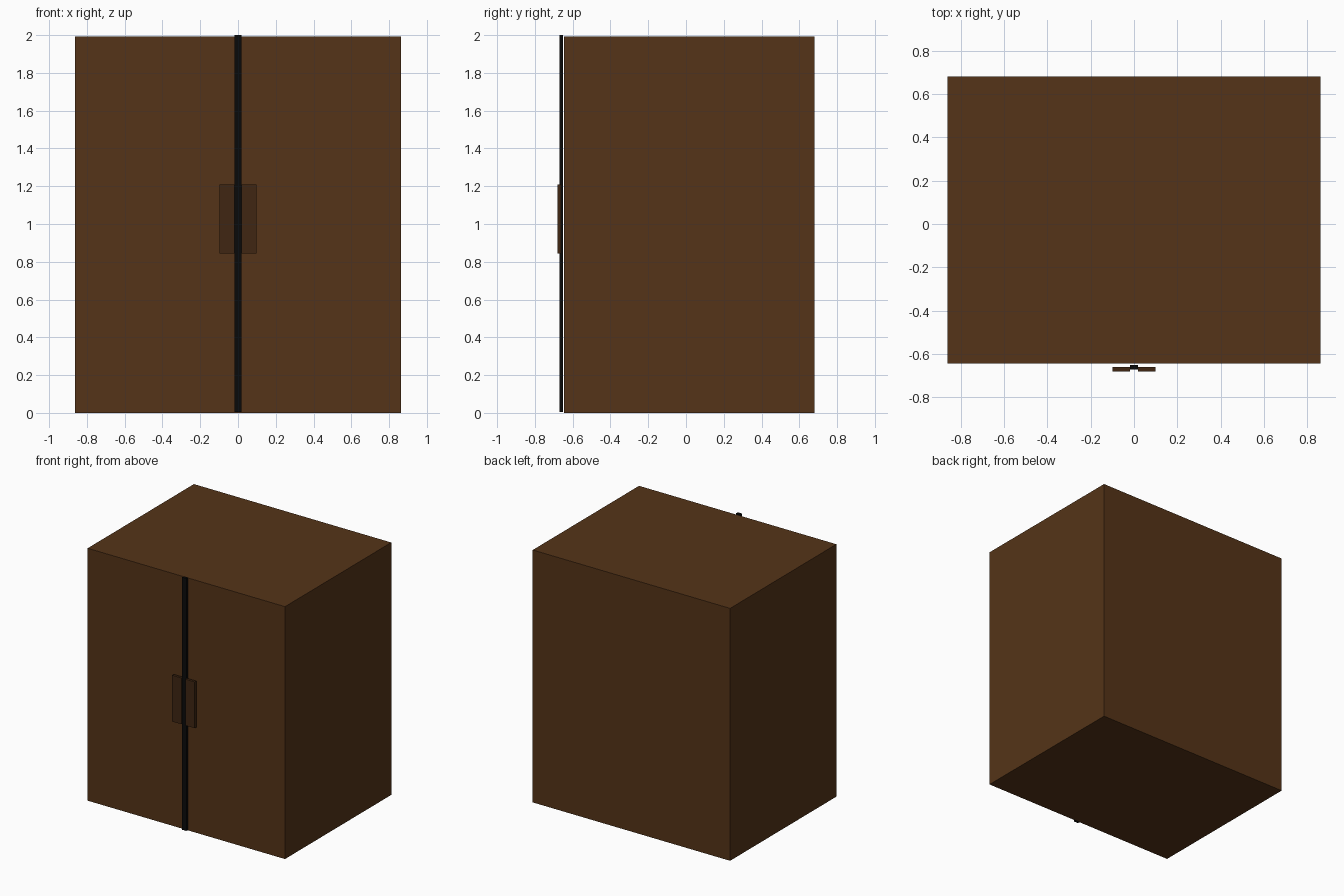
import bpy

if "Cube" in bpy.data.objects:
    bpy.data.objects.remove(bpy.data.objects["Cube"])


def material(name, color):
    m = bpy.data.materials.new(name)
    m.diffuse_color = (*color, 1)
    m.use_nodes = True
    m.node_tree.nodes["Principled BSDF"].inputs["Base Color"].default_value = m.diffuse_color
    return m


def box(name, lo, hi, mat):
    """Axis-aligned box between two corners."""
    bpy.ops.mesh.primitive_cube_add(size=1, location=[(a + b) / 2 for a, b in zip(lo, hi)])
    ob = bpy.context.object
    ob.name = name
    ob.scale = [b - a for a, b in zip(lo, hi)]
    bpy.ops.object.transform_apply(location=False, rotation=False, scale=True)
    ob.data.materials.append(mat)
    return ob


wood = material("wood", (0.09, 0.034, 0.009))
dark_wood = material("dark_wood", (0.05, 0.019, 0.006))
black = material("black", (0.003, 0.003, 0.003))

# Cabinet body
box("cabinet_body", (-0.862, -0.645, 0), (0.862, 0.681, 1.993), wood)

# Dark strip marking the gap between the doors
box("door_gap_strip", (-0.018, -0.671, 0.006), (0.018, -0.652, 2.0), black)

# Flat handle plates either side of the strip
for side, x0, x1 in (("left", -0.099, -0.018), ("right", 0.018, 0.099)):
    box(f"{side}_handle", (x0, -0.681, 0.843), (x1, -0.661, 1.208), dark_wood)
